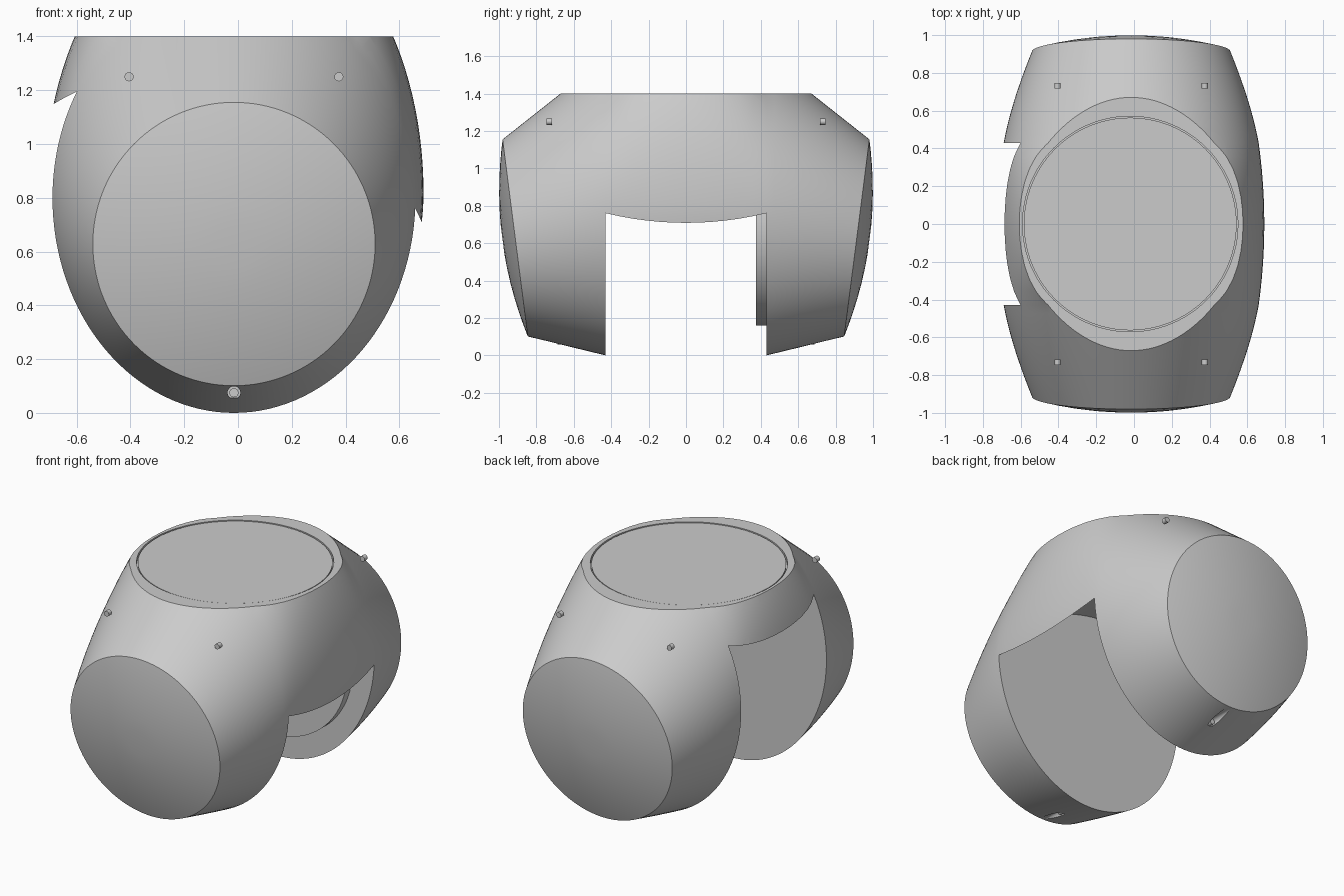
import bpy, bmesh, math

if "Cube" in bpy.data.objects:
    bpy.data.objects.remove(bpy.data.objects["Cube"])

CX = -0.015      # sideways centre of the shell
N = 128          # points per cross-section


def lerp(a, b, t):
    return a + (b - a) * t


def egg(half_w, zc, down, up):
    """Closed egg-shaped cross-section as (x, z) pairs."""
    pts = []
    for i in range(N):
        a = 2 * math.pi * i / N
        s = math.sin(a)
        pts.append((half_w * math.cos(a), zc + (up if s > 0 else down) * s))
    return pts


def cylinder(name, radius, depth, loc, axis='Z', verts=96):
    rot = (math.pi / 2, 0, 0) if axis == 'Y' else (0, 0, 0)
    bpy.ops.mesh.primitive_cylinder_add(vertices=verts, radius=radius, depth=depth,
                                        location=loc, rotation=rot)
    ob = bpy.context.object
    ob.name = name
    return ob


def smooth(ob, deg=30):
    bpy.ops.object.select_all(action='DESELECT')
    ob.select_set(True)
    bpy.context.view_layer.objects.active = ob
    bpy.ops.object.shade_smooth_by_angle(angle=math.radians(deg))


def cut(target, cutter):
    cutter.hide_render = True
    mod = target.modifiers.new("cut", 'BOOLEAN')
    mod.operation = 'DIFFERENCE'
    mod.solver = 'EXACT'
    mod.object = cutter
    bpy.context.view_layer.objects.active = target
    bpy.ops.object.modifier_apply(modifier=mod.name)
    bpy.data.objects.remove(cutter)


# Cross-sections from the middle out to one domed end
middle = egg(0.705, 0.82, 0.82, 1.07)
leg = egg(0.675, 0.80, 0.80, 0.79)
rim = egg(0.525, 0.628, 0.527, 0.527)


def rim_y(z):
    return 0.913 + 0.128 * (z - 0.628)


half = []
for i in range(7):                                   # middle to leg
    y = 0.43 * i / 6
    k = (i / 6) ** 2
    half.append([(CX + lerp(a[0], b[0], k), y, lerp(a[1], b[1], k))
                 for a, b in zip(middle, leg)])
for i in range(1, 13):                               # leg to end rim
    t = i / 12
    bulge = 1 + 0.09 * t * (1 - t)
    half.append([(CX + lerp(a[0], b[0], t) * bulge, lerp(0.43, rim_y(b[1]), t),
                  lerp(a[1], b[1], t)) for a, b in zip(leg, rim)])
for k in (0.97, 0.88, 0.75, 0.6, 0.45, 0.3, 0.15):   # domed end cap
    h = 0.07 * (1 - k * k)
    half.append([(CX + p[0] * k, lerp(0.913, rim_y(p[1]), k) + h * 0.992,
                  lerp(0.628, p[1], k) - h * 0.125) for p in rim])

sections = [[(x, -y, z) for x, y, z in s] for s in half[:0:-1]] + half

# Loft the shell and slice its top flat
bm = bmesh.new()
loops = [[bm.verts.new(p) for p in s] for s in sections]
for a, b in zip(loops, loops[1:]):
    for i in range(N):
        j = (i + 1) % N
        bm.faces.new((a[i], a[j], b[j], b[i]))
bm.faces.new(loops[0])
bm.faces.new(loops[-1])
res = bmesh.ops.bisect_plane(bm, geom=bm.verts[:] + bm.edges[:] + bm.faces[:],
                             plane_co=(0, 0, 1.4), plane_no=(0, 0, 1), clear_outer=True)
bmesh.ops.contextual_create(bm, geom=[e for e in bm.edges if e.is_boundary])
bmesh.ops.recalc_face_normals(bm, faces=bm.faces[:])
mesh = bpy.data.meshes.new("hip_shell")
bm.to_mesh(mesh)
bm.free()
shell = bpy.data.objects.new("hip_shell", mesh)
bpy.context.collection.objects.link(shell)

# Round swing slot between the two legs
cut(shell, cylinder("slot_cutter", 0.954, 0.86, (-0.193, 0, 0.332), 'Y', 160))

# Recess in the top
cut(shell, cylinder("top_cutter", 0.57, 0.06, (CX - 0.005, 0, 1.405)))

# Screw holes with recessed heads, front and back
for side in (-1, 1):
    for x, z, y in ((-0.39, 1.25, 0.72), (0.39, 1.25, 0.72), (0, 0.075, 0.66)):
        cut(shell, cylinder("hole_cutter", 0.024, 0.4,
                            (CX + x, side * (y + 0.2), z), 'Y', 20))
        smooth(cylinder("screw_head", 0.017, 0.03, (CX + x, side * (y + 0.012), z), 'Y', 16))
smooth(shell)

# Top panel inside the rim
smooth(cylinder("top_panel", 0.563, 0.025, (CX - 0.005, 0, 1.3845)))

# Raised joint disc on the inside of the back leg
smooth(cylinder("joint_disc", 0.52, 0.065, (CX, 0.4075, 0.68), 'Y'))
